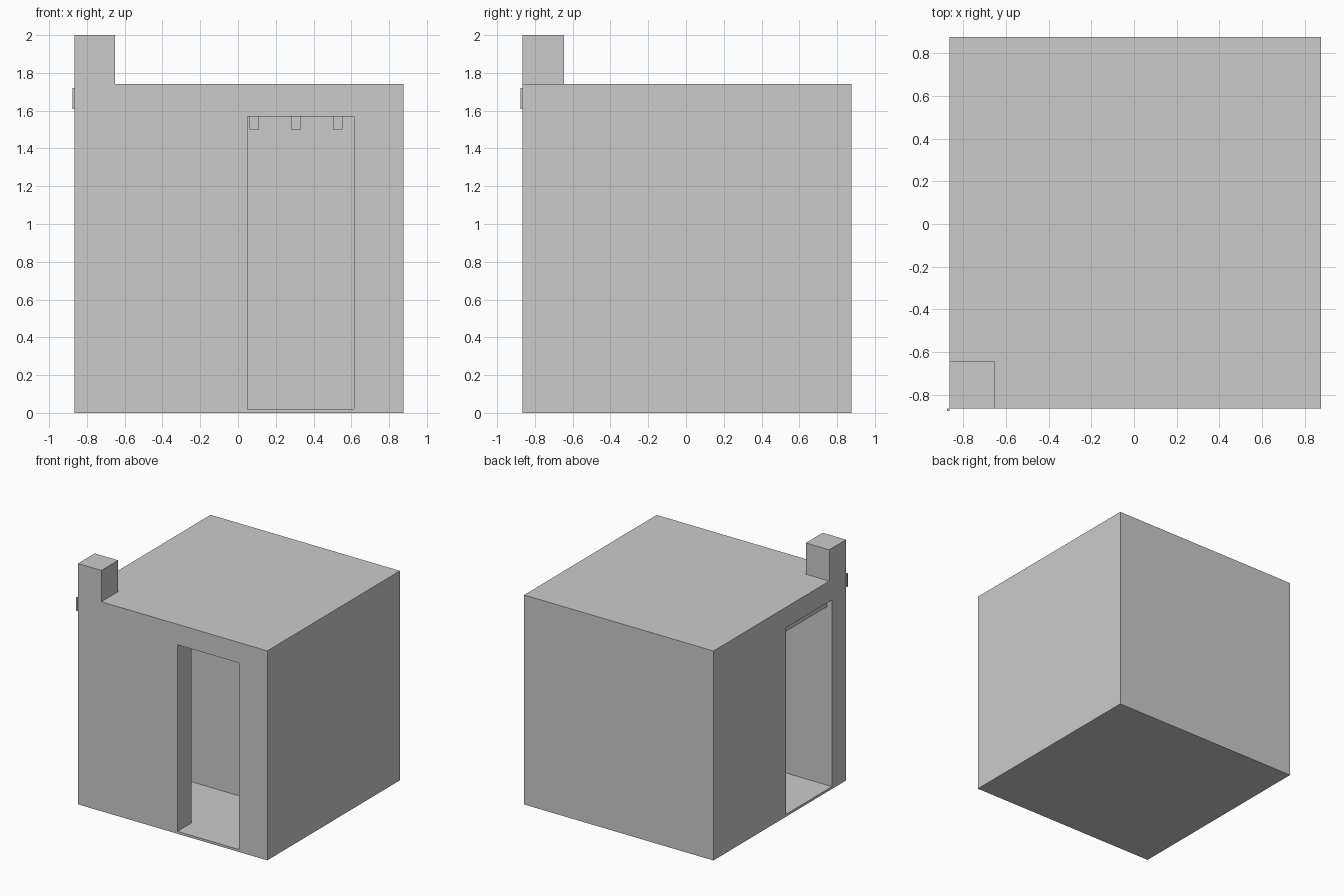
import bpy

if "Cube" in bpy.data.objects:
    bpy.data.objects.remove(bpy.data.objects["Cube"])


def box(name, lo, hi):
    """Axis-aligned box between two corners."""
    bpy.ops.mesh.primitive_cube_add(
        size=1, location=[(a + b) / 2 for a, b in zip(lo, hi)])
    ob = bpy.context.object
    ob.name = name
    ob.scale = [b - a for a, b in zip(lo, hi)]
    bpy.ops.object.transform_apply(location=True, rotation=True, scale=True)
    return ob


def extruded(name, outline, z0, z1):
    """Vertical prism from a counter-clockwise xy outline."""
    n = len(outline)
    verts = [(x, y, z) for z in (z0, z1) for x, y in outline]
    faces = [tuple(reversed(range(n))), tuple(range(n, 2 * n))]
    faces += [(i, (i + 1) % n, (i + 1) % n + n, i + n) for i in range(n)]
    mesh = bpy.data.meshes.new(name)
    mesh.from_pydata(verts, [], faces)
    ob = bpy.data.objects.new(name, mesh)
    bpy.context.collection.objects.link(ob)
    return ob


LO, HI, ROOF = -0.865, 0.875, 1.74
FLOOR, CEILING = 0.02, 1.57

# Main block
block = box("main_block", (LO, LO, 0), (HI, HI, ROOF))

# L-shaped passage running from the front doorway to the left doorway
passage = extruded("passage_cutter", [
    (0.05, -1.0), (0.615, -1.0), (0.615, -0.08),
    (-1.0, -0.08), (-1.0, -0.68), (0.05, -0.68)], FLOOR, CEILING)
passage.hide_render = True
cut = block.modifiers.new("passage", 'BOOLEAN')
cut.operation = 'DIFFERENCE'
cut.solver = 'EXACT'
cut.object = passage
bpy.context.view_layer.objects.active = block
bpy.ops.object.modifier_apply(modifier=cut.name)
bpy.data.objects.remove(passage)

# Corner post above the roof
box("corner_post", (LO, LO, ROOF), (-0.65, -0.645, 2.0))

# Small plate on the outer corner
box("corner_plate", (-0.876, -0.876, 1.61), (-0.863, -0.863, 1.72))

# Ceiling beams across the passage
for i in range(7):
    x = 0.502 - 0.22 * i
    box(f"ceiling_beam_{i + 1}", (x, -0.68, 1.50), (x + 0.05, -0.08, CEILING))
